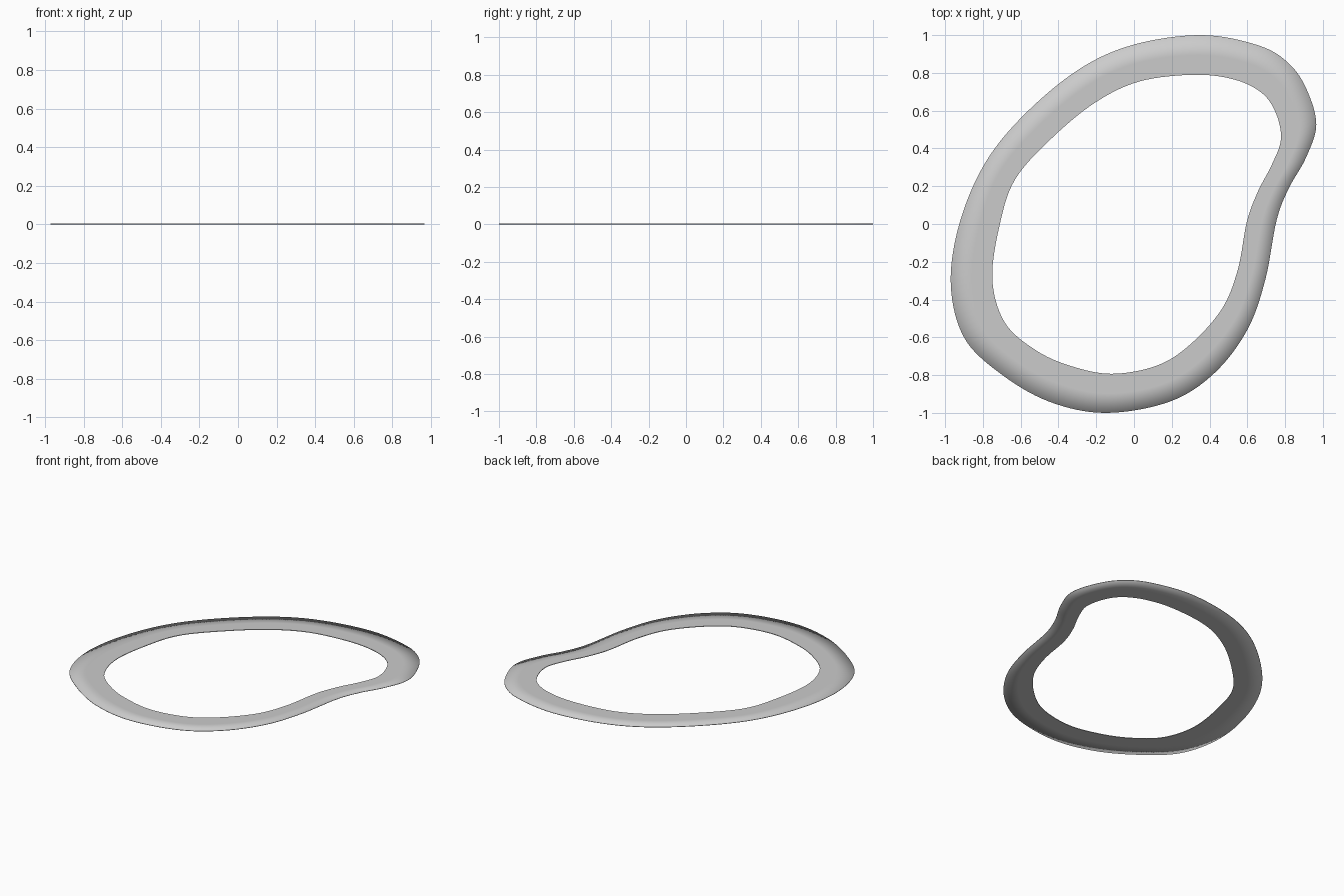
import bpy, bmesh
from mathutils import Vector

if "Cube" in bpy.data.objects:
    bpy.data.objects.remove(bpy.data.objects["Cube"])

THICK = 0.004
STEPS = 8

# Control points of the two outlines, clockwise from the top
OUTER = [(.36, 1), (.66, .945), (.82, .85), (.915, .71), (.965, .525), (.91, .35),
         (.82, .19), (.755, .02), (.695, -.295), (.60, -.56), (.425, -.79),
         (.19, -.94), (-.15, -1), (-.45, -.94), (-.71, -.79), (-.90, -.60),
         (-.97, -.32), (-.925, 0), (-.79, .32), (-.58, .58), (-.29, .82), (0, .95)]
INNER = [(.32, .79), (.53, .765), (.675, .695), (.75, .59), (.778, .45), (.73, .315),
         (.655, .17), (.597, .01), (.55, -.24), (.465, -.45), (.295, -.64),
         (.12, -.75), (-.12, -.793), (-.34, -.75), (-.525, -.665), (-.685, -.52),
         (-.75, -.29), (-.71, 0), (-.63, .235), (-.445, .445), (-.21, .64), (.03, .755)]


def smooth_loop(points):
    """Closed Catmull-Rom curve through the points."""
    pts = [Vector(p) for p in points]
    n, out = len(pts), []
    for i in range(n):
        a, b, c, d = (pts[(i + k) % n] for k in (-1, 0, 1, 2))
        for s in range(STEPS):
            t = s / STEPS
            out.append(0.5 * (2 * b + (c - a) * t + (2 * a - 5 * b + 4 * c - d) * t * t
                              + (3 * b - a - 3 * c + d) * t ** 3))
    return out


outer, inner = smooth_loop(OUTER), smooth_loop(INNER)
bm = bmesh.new()

# Cross-section: (position from outer to inner edge, height), closed around
section = [(0, THICK), (0.5, THICK), (1, THICK), (1, 0), (0.5, 0), (0, 0)]
rings = [[bm.verts.new((*o.lerp(i, f), z)) for o, i in zip(outer, inner)]
         for f, z in section]
n = len(outer)
for k, ring in enumerate(rings):
    nxt = rings[(k + 1) % len(rings)]
    for j in range(n):
        m = (j + 1) % n
        bm.faces.new((ring[j], ring[m], nxt[m], nxt[j])).smooth = True

# Crisp inner rim, soft outer rim
bm.edges.ensure_lookup_table()
for ring in (rings[2], rings[3]):
    for j in range(n):
        bm.edges.get((ring[j], ring[(j + 1) % n])).smooth = False

bmesh.ops.recalc_face_normals(bm, faces=bm.faces[:])
mesh = bpy.data.meshes.new("flat_ring")
bm.to_mesh(mesh)
bm.free()
bpy.context.collection.objects.link(bpy.data.objects.new("flat_ring", mesh))
